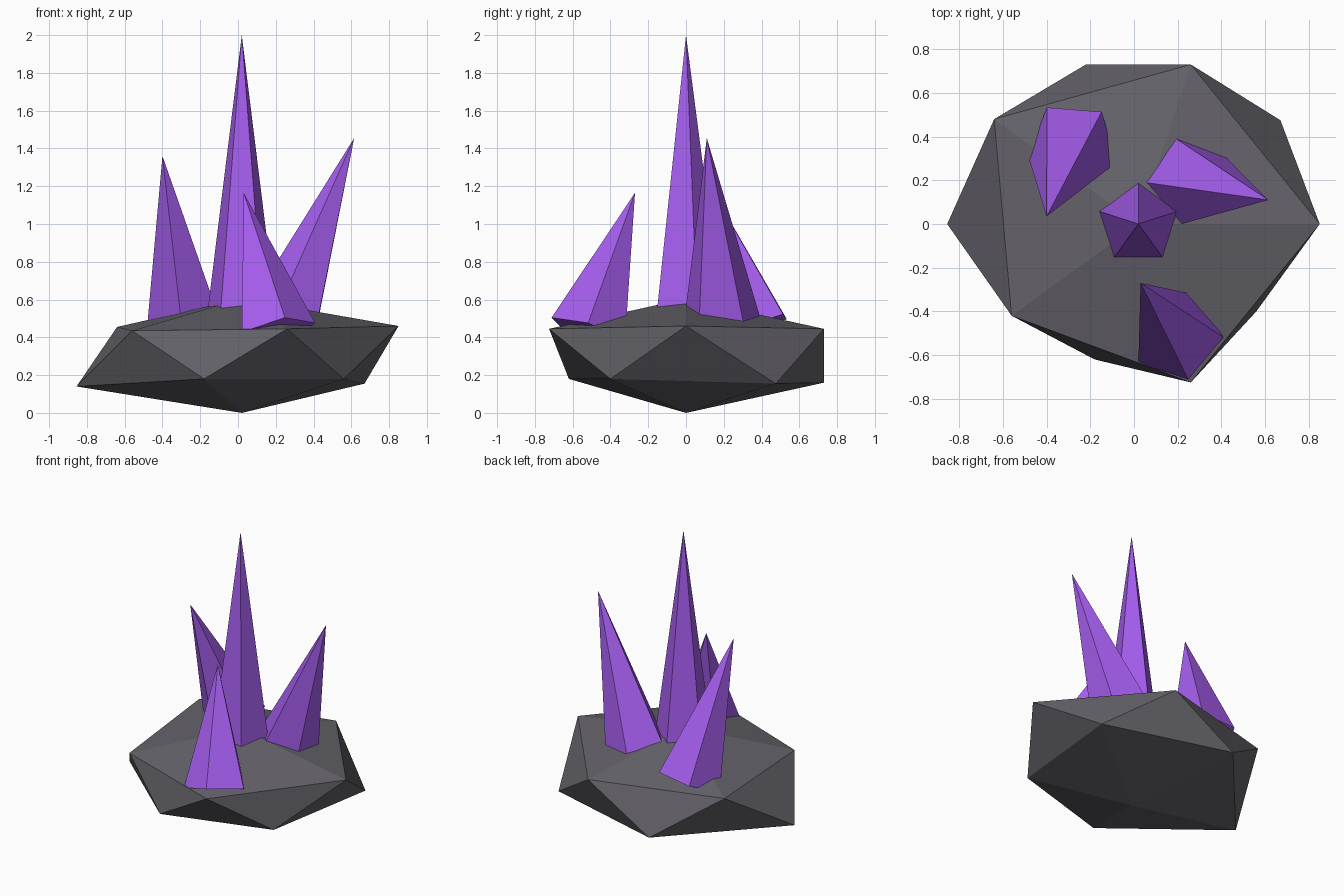
import bpy, bmesh
from mathutils import Vector, Matrix

if "Cube" in bpy.data.objects:
    bpy.data.objects.remove(bpy.data.objects["Cube"])


def add_object(name, bm):
    bmesh.ops.recalc_face_normals(bm, faces=bm.faces[:])
    mesh = bpy.data.meshes.new(name)
    bm.to_mesh(mesh)
    bm.free()
    obj = bpy.data.objects.new(name, mesh)
    bpy.context.collection.objects.link(obj)
    return obj


def material(name, color):
    mat = bpy.data.materials.new(name)
    mat.diffuse_color = color
    mat.use_nodes = True
    mat.node_tree.nodes["Principled BSDF"].inputs["Base Color"].default_value = mat.diffuse_color
    return mat


rock_mat = material("dark_stone", (0.13, 0.125, 0.145, 1))
crystal_mat = material("purple_crystal", (0.38, 0.11, 0.86, 1))

# Rock base: an irregular, flattened icosahedron (two staggered rings and two poles)
lower = [(-0.18, -0.62, 0.18), (0.56, -0.40, 0.18), (0.67, 0.475, 0.155),
         (-0.22, 0.73, 0.16), (-0.855, 0.0, 0.14)]
upper = [(0.26, -0.725, 0.445), (0.85, 0.0, 0.46), (0.26, 0.73, 0.445),
         (-0.64, 0.48, 0.455), (-0.56, -0.42, 0.435)]
bm = bmesh.new()
bottom, top = bm.verts.new((0.02, 0, 0)), bm.verts.new((0.02, 0, 0.605))
lo = [bm.verts.new(p) for p in lower]
up = [bm.verts.new(p) for p in upper]
for i in range(5):
    j = (i + 1) % 5
    bm.faces.new((bottom, lo[j], lo[i]))
    bm.faces.new((lo[i], lo[j], up[i]))
    bm.faces.new((up[i], lo[j], up[j]))
    bm.faces.new((up[i], up[j], top))
add_object("rock_base", bm).data.materials.append(rock_mat)


# Crystals: five-sided spikes; corner is the direction of one base corner
def crystal(name, base, tip, radius, corner):
    base, tip = Vector(base), Vector(tip)
    z = (tip - base).normalized()
    y = Vector(corner)
    y = (y - z * y.dot(z)).normalized()
    x = y.cross(z)
    frame = Matrix((x, y, z)).transposed().to_4x4()
    frame.translation = (base + tip) / 2
    bm = bmesh.new()
    bmesh.ops.create_cone(bm, cap_ends=True, segments=5, radius1=radius, radius2=0,
                          depth=(tip - base).length, matrix=frame)
    bmesh.ops.remove_doubles(bm, verts=bm.verts[:], dist=0.0005)
    add_object(name, bm).data.materials.append(crystal_mat)


crystal("centre_crystal", (0.02, 0, 0.5), (0.02, 0, 2.0), 0.195, (0, 1, 0))
crystal("right_crystal", (0.25, 0.19, 0.48), (0.615, 0.11, 1.455), 0.21, (-1, 0, 0.37))
crystal("left_crystal", (-0.28, 0.36, 0.45), (-0.40, 0.035, 1.36), 0.215, (-0.56, 0.83, 0.2))
crystal("front_crystal", (0.199, -0.517, 0.428), (0.03, -0.27, 1.165), 0.215, (0.05, -0.2, 0.085))
